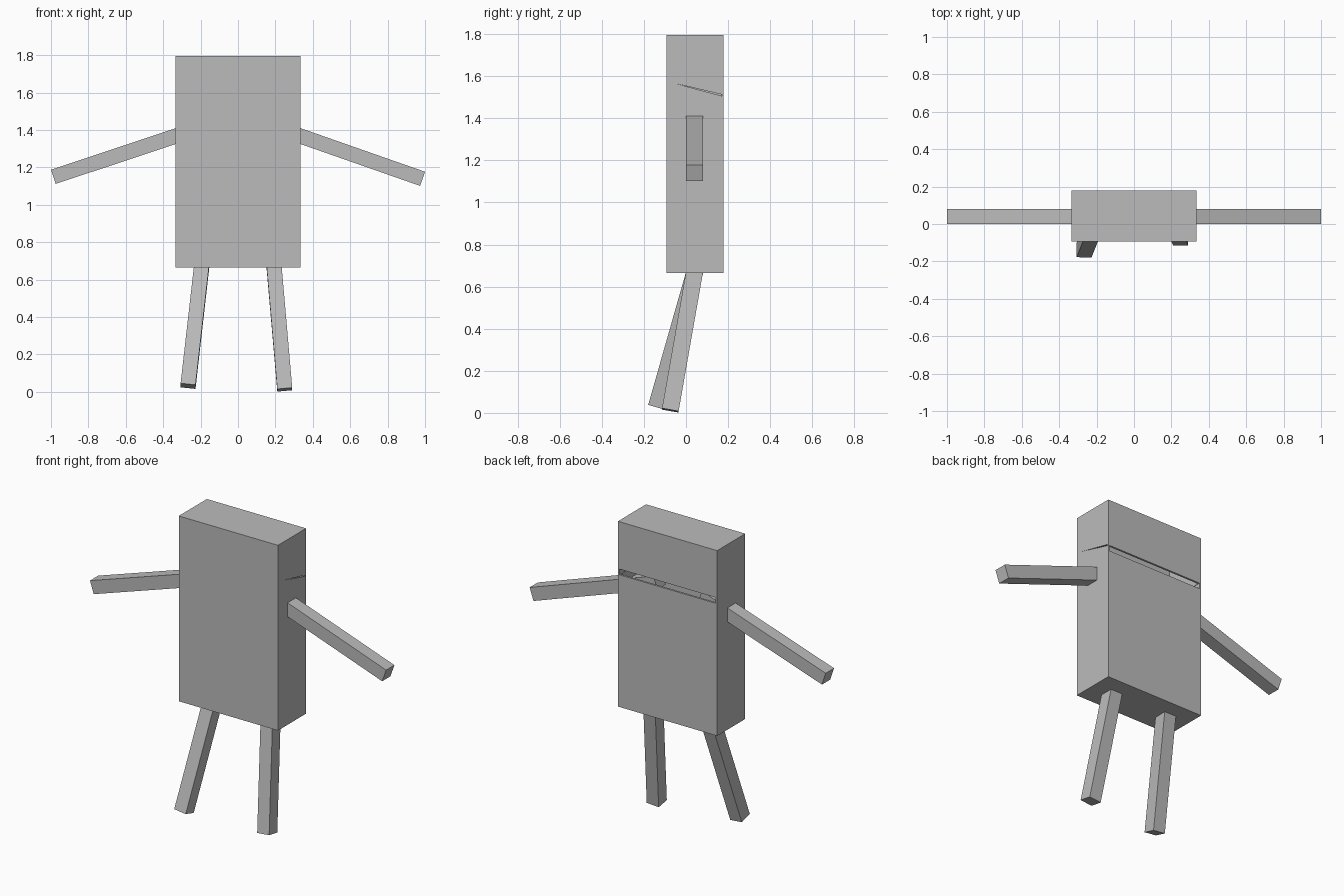
import bpy
import bmesh
from mathutils import Vector, Matrix

cube = bpy.data.objects.get("Cube")
if cube:
    bpy.data.objects.remove(cube, do_unlink=True)

GREY = (0.5, 0.5, 0.5, 1.0)
grey = bpy.data.materials.new("plain grey")
grey.use_nodes = True
grey.diffuse_color = GREY
grey.node_tree.nodes["Principled BSDF"].inputs["Base Color"].default_value = GREY


def add_object(name, bm):
    bmesh.ops.recalc_face_normals(bm, faces=bm.faces)
    mesh = bpy.data.meshes.new(name)
    bm.to_mesh(mesh)
    bm.free()
    mesh.materials.append(grey)
    obj = bpy.data.objects.new(name, mesh)
    bpy.context.collection.objects.link(obj)
    return obj


def box(name, low, high):
    low, high = Vector(low), Vector(high)
    bm = bmesh.new()
    matrix = Matrix.Translation((low + high) / 2) @ Matrix.Diagonal((*(high - low), 1))
    bmesh.ops.create_cube(bm, size=1, matrix=matrix)
    return add_object(name, bm)


def side_prism(name, outline, x0, x1):
    """Extrude a (y, z) outline along x."""
    bm = bmesh.new()
    face = bm.faces.new([bm.verts.new((x0, y, z)) for y, z in outline])
    new = bmesh.ops.extrude_face_region(bm, geom=[face])["geom"]
    verts = [v for v in new if isinstance(v, bmesh.types.BMVert)]
    bmesh.ops.translate(bm, verts=verts, vec=(x1 - x0, 0, 0))
    return add_object(name, bm)


def limb(name, start, end, guide, width=0.08):
    """Square bar from start to end, one side square to the guide axis."""
    start, end = Vector(start), Vector(end)
    along = (end - start).normalized()
    side = (guide - along * guide.dot(along)).normalized()
    third = along.cross(side)
    matrix = Matrix((side, third, along)).transposed().to_4x4()
    matrix.translation = (start + end) / 2
    bm = bmesh.new()
    scale = Matrix.Diagonal((width, width, (end - start).length, 1))
    bmesh.ops.create_cube(bm, size=1, matrix=matrix @ scale)
    return add_object(name, bm)


def cut(target, cutter):
    cutter.hide_render = True
    mod = target.modifiers.new("cut", "BOOLEAN")
    mod.operation = "DIFFERENCE"
    mod.solver = "EXACT"
    mod.object = cutter
    bpy.context.view_layer.objects.active = target
    bpy.ops.object.modifier_apply(modifier=mod.name)
    bpy.data.objects.remove(cutter, do_unlink=True)


# Hollow body with a slot in the back and a fine slanted slit in the left side
W, FRONT, BACK, LOW, TOP = 0.335, -0.093, 0.178, 0.665, 1.796
WALL = 0.012
body = box("body", (-W, FRONT, LOW), (W, BACK, TOP))
cut(body, box("cavity", (-W + WALL, FRONT + WALL, LOW + WALL),
              (W - WALL, BACK - WALL, TOP - WALL)))
cut(body, box("back_slot", (-W + 0.01, BACK - 0.05, 1.472), (W - 0.01, BACK + 0.05, 1.507)))
slit = [(-0.05, 1.565), (0.17, 1.506), (0.17, 1.513)]
cut(body, side_prism("side_slit", slit, W - 0.03, W + 0.03))

# Arms, running a little way into the body
Y = Vector((0, 1, 0))
limb("left_arm", (0.15, 0.04, 1.432), (0.987, 0.04, 1.139), Y)
limb("right_arm", (-0.15, 0.04, 1.428), (-0.987, 0.04, 1.15), Y)

# Legs, both swung forward by different amounts
X = Vector((1, 0, 0))
limb("left_leg", (0.184, 0.058, 0.77), (0.25, -0.075, 0.012), X)
limb("right_leg", (-0.183, 0.07, 0.77), (-0.267, -0.14, 0.031), X)
